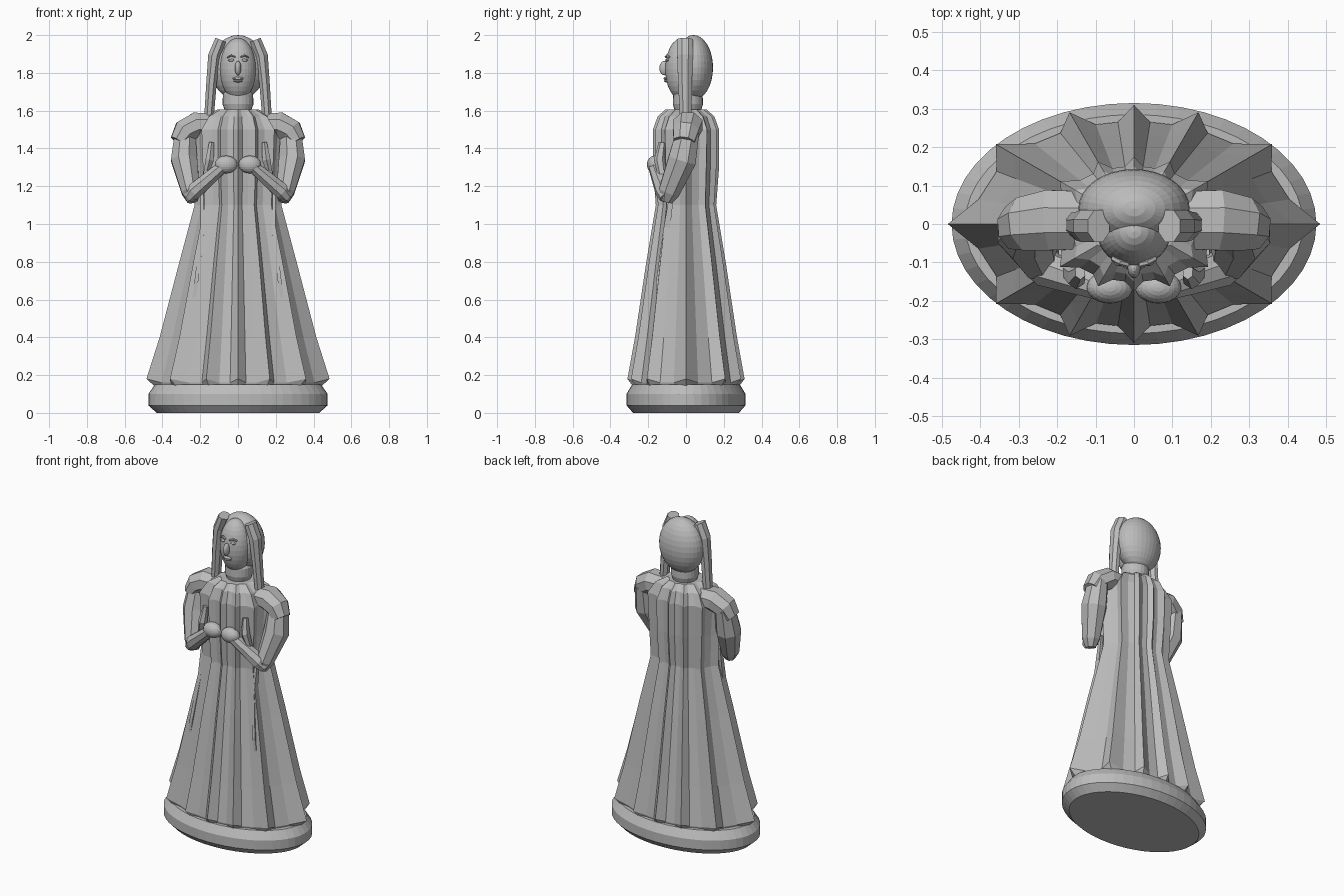
import bpy, bmesh
from math import sin, cos, tau, radians, hypot
from mathutils import Vector

if "Cube" in bpy.data.objects:
    bpy.data.objects.remove(bpy.data.objects["Cube"])

stone = bpy.data.materials.new("grey stone")
stone.use_nodes = True
GREY = (0.5, 0.5, 0.5, 1)
stone.diffuse_color = GREY
stone.node_tree.nodes["Principled BSDF"].inputs["Base Color"].default_value = GREY


def finish(name, bm):
    bmesh.ops.recalc_face_normals(bm, faces=bm.faces)
    mesh = bpy.data.meshes.new(name)
    bm.to_mesh(mesh)
    bm.free()
    mesh.materials.append(stone)
    obj = bpy.data.objects.new(name, mesh)
    bpy.context.collection.objects.link(obj)
    return obj


def loft(name, rings):
    """Skin a stack of equal-length point rings and cap both ends."""
    bm = bmesh.new()
    rows = [[bm.verts.new(p) for p in ring] for ring in rings]
    n = len(rows[0])
    for low, high in zip(rows, rows[1:]):
        for i in range(n):
            j = (i + 1) % n
            bm.faces.new((low[i], low[j], high[j], high[i]))
    bm.faces.new(rows[0])
    bm.faces.new(rows[-1])
    return finish(name, bm)


def tube(name, path, radii, sides=8):
    """Sweep an ellipse along a path; radii are (across, front to back)."""
    pts = [Vector(p) for p in path]
    rings = []
    for i, p in enumerate(pts):
        along = (pts[min(i + 1, len(pts) - 1)] - pts[max(i - 1, 0)]).normalized()
        a = along.cross(Vector((0, 1, 0))).normalized()
        b = along.cross(a)
        ra, rb = radii[i]
        rings.append([p + a * ra * cos(tau * (k + .5) / sides)
                      + b * rb * sin(tau * (k + .5) / sides) for k in range(sides)])
    return loft(name, rings)


def ball(name, centre, size, u=32, v=16):
    bm = bmesh.new()
    bmesh.ops.create_uvsphere(bm, u_segments=u, v_segments=v, radius=1)
    for vert in bm.verts:
        vert.co = Vector(centre) + Vector(c * s for c, s in zip(vert.co, size))
    return finish(name, bm)


def ellipse(z, rx, ry, n=48, y=0):
    return [(rx * cos(tau * k / n), y + ry * sin(tau * k / n), z) for k in range(n)]


# Oval plinth with chamfered rims
loft("base", [ellipse(0, .43, .28), ellipse(.04, .475, .315),
              ellipse(.10, .475, .315), ellipse(.15, .44, .285)])


# Pleated robe: twelve sharp folds separated by flat panels
def pleats(z, rx, ry, depth, half_width, tip_lift=0):
    ring = []
    for k in range(12):
        for offset in (-half_width, 0, half_width):
            a = radians(30 * k + offset)
            r = 1 / hypot(cos(a) / rx, sin(a) / ry)
            tip = offset == 0
            r *= 1 if tip else depth
            ring.append((r * cos(a), r * sin(a), z + (tip_lift if tip else 0)))
    return ring


loft("robe", [
    pleats(.13, .44, .28, .93, 9, .01),
    pleats(.16, .485, .31, .86, 9, .02),
    pleats(.40, .415, .27, .86, 9),
    pleats(.80, .31, .21, .86, 9),
    pleats(1.10, .23, .16, .87, 9),
    pleats(1.30, .235, .175, .86, 9),
    pleats(1.50, .25, .175, .86, 9),
    pleats(1.57, .19, .15, .87, 9),
    pleats(1.605, .11, .11, .88, 9),
])

# Neck and collar
loft("neck", [ellipse(1.56, .07, .07, 24, .01), ellipse(1.72, .07, .07, 24, .01)])
loft("collar", [ellipse(1.60, .07, .07, 24, .01), ellipse(1.635, .082, .08, 24, .01),
                ellipse(1.685, .08, .078, 24, .01), ellipse(1.70, .07, .07, 24, .01)])

# Head
ball("hair", (0, .04, 1.828), (.145, .103, .172))
ball("face", (0, -.02, 1.82), (.096, .09, .165))
ball("nose", (0, -.115, 1.825), (.017, .026, .038), 16, 10)
ball("upper_lip", (0, -.107, 1.77), (.031, .012, .008), 16, 8)
ball("lower_lip", (0, -.104, 1.757), (.024, .012, .007), 16, 8)

for side, s in (("left", 1), ("right", -1)):
    def m(*pts):
        return [(s * x, y, z) for x, y, z in pts]

    # Facial features
    ball(side + "_eye", (s * .036, -.1, 1.867), (.016, .01, .008), 12, 8)
    tube(side + "_brow", m((.015, -.106, 1.884), (.036, -.1, 1.893), (.056, -.088, 1.882)),
         [(.005, .008)] * 3, 6)

    # Lock of hair framing the face
    tube(side + "_hair_lock",
         m((.092, -.005, 1.975), (.125, -.005, 1.89), (.14, -.005, 1.75), (.16, 0, 1.48)),
         [(.032, .045), (.036, .045), (.03, .04), (.026, .03)])

    # Shoulder puff, sleeve and forearm
    tube(side + "_shoulder", m((.1, .01, 1.53), (.22, .01, 1.525), (.28, 0, 1.49), (.315, -.01, 1.435)),
         [(.055, .08), (.072, .085), (.07, .075), (.05, .06)])
    tube(side + "_upper_sleeve",
         m((.28, .01, 1.49), (.285, -.02, 1.34), (.25, -.09, 1.17), (.24, -.105, 1.12)),
         [(.058, .065), (.075, .08), (.052, .06), (.03, .035)])
    tube(side + "_forearm", m((.26, -.1, 1.14), (.23, -.115, 1.175), (.085, -.165, 1.30)),
         [(.035, .04), (.046, .05), (.034, .035)])
    ball(side + "_hand", (s * .063, -.165, 1.315), (.06, .042, .047), 24, 12)

    # Loose cloth folds beside the forearms
    tube(side + "_cuff_fold", m((.14, -.125, 1.43), (.15, -.14, 1.34), (.18, -.12, 1.22)),
         [(.015, .02), (.025, .03), (.012, .02)], 6)
    tube(side + "_skirt_fold", m((.19, -.07, 1.2), (.19, -.105, .95), (.22, -.14, .7), (.26, -.15, .4)),
         [(.01, .015), (.014, .025), (.014, .025), (.008, .01)], 4)
